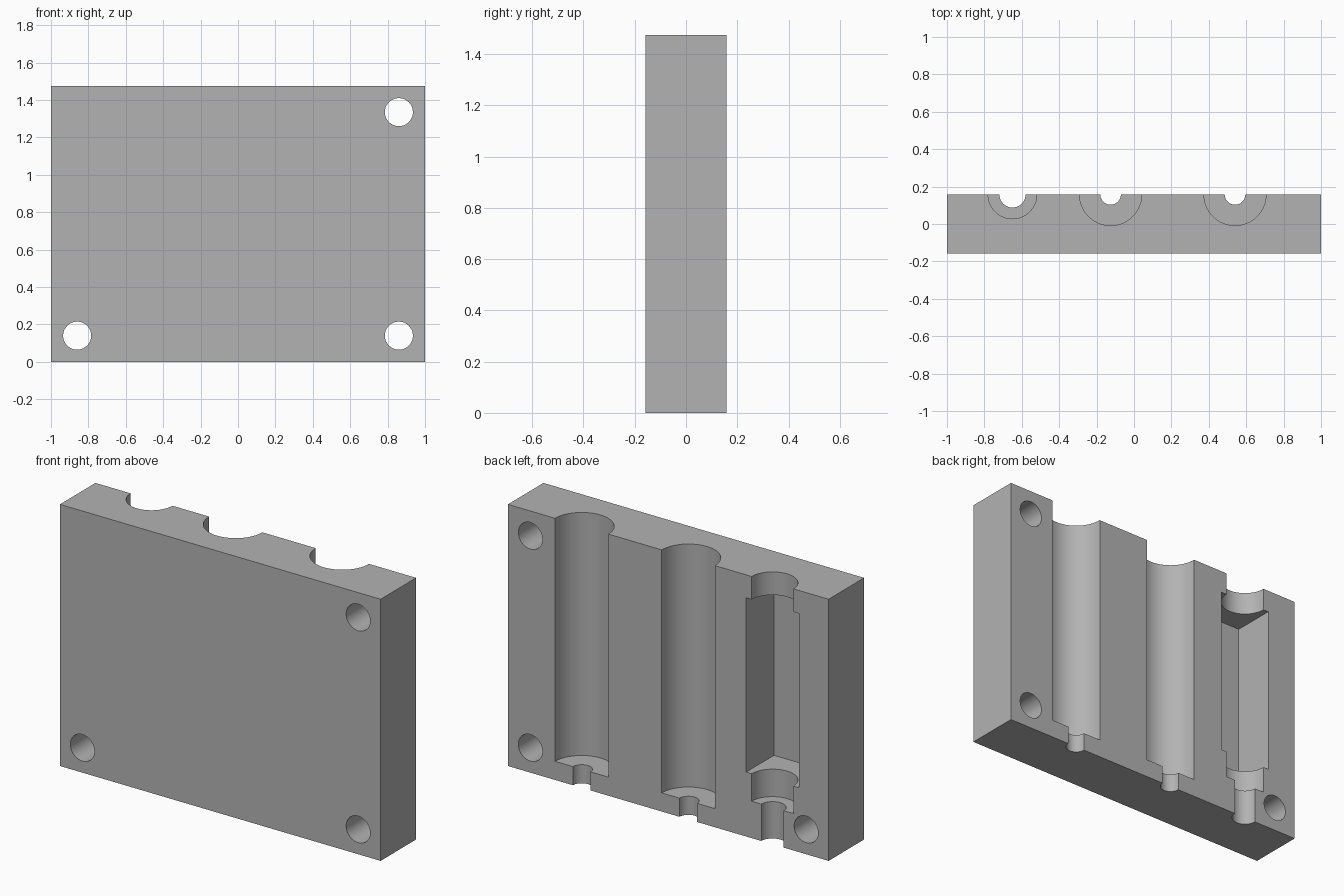
import bpy
from math import radians

if "Cube" in bpy.data.objects:
    bpy.data.objects.remove(bpy.data.objects["Cube"], do_unlink=True)

HALF_Y, HEIGHT = 0.158, 1.475
OVER = 0.1  # how far cutters reach past the block

grey = bpy.data.materials.new("plain grey")
grey.use_nodes = True
colour = (0.45, 0.45, 0.45, 1)
grey.diffuse_color = colour
grey.node_tree.nodes["Principled BSDF"].inputs["Base Color"].default_value = colour


def box(name, x0, x1, y0, y1, z0, z1):
    bpy.ops.mesh.primitive_cube_add(
        size=1, location=((x0 + x1) / 2, (y0 + y1) / 2, (z0 + z1) / 2))
    ob = bpy.context.object
    ob.name = name
    ob.scale = (x1 - x0, y1 - y0, z1 - z0)
    bpy.ops.object.transform_apply(location=True, rotation=True, scale=True)
    ob.data.materials.append(grey)
    return ob


def rod(name, radius, length, location, tilt=0):
    bpy.ops.mesh.primitive_cylinder_add(
        vertices=64, radius=radius, depth=length, location=location,
        rotation=(radians(tilt), 0, 0))
    ob = bpy.context.object
    ob.name = name
    bpy.ops.object.transform_apply(location=True, rotation=True, scale=True)
    ob.data.materials.append(grey)
    return ob


def carve(target, cutter):
    mod = target.modifiers.new("carve", "BOOLEAN")
    mod.operation = "DIFFERENCE"
    mod.solver = "EXACT"
    mod.object = cutter
    bpy.context.view_layer.objects.active = target
    bpy.ops.object.modifier_apply(modifier=mod.name)
    bpy.data.objects.remove(cutter, do_unlink=True)


# Solid slab
block = box("mould_block", -1, 1, -HALF_Y, HALF_Y, 0, HEIGHT)

# Half-round channels in the back face: x, radius, bottom, top
channels = [
    (0.54, 0.166, 0.105, HEIGHT + OVER),
    (0.54, 0.055, -OVER, 0.2),
    (-0.125, 0.166, 0.105, HEIGHT + OVER),
    (-0.125, 0.055, -OVER, 0.2),
    (-0.65, 0.13, 0.208, HEIGHT + OVER),
    (-0.65, 0.07, -OVER, 0.3),
]
for x, radius, low, high in channels:
    carve(block, rod("channel_cutter", radius, high - low,
                     (x, HALF_Y, (low + high) / 2)))

# Deep rectangular pocket in the third channel
carve(block, box("pocket_cutter", -0.814, -0.486, HALF_Y - 0.248,
                 HALF_Y + OVER, 0.363, 1.345))

# Bolt holes in three corners
for x, z in [(-0.86, 0.14), (0.86, 0.14), (0.86, 1.335)]:
    carve(block, rod("bolt_hole_cutter", 0.075, 1, (x, 0, z), tilt=90))

# Smooth bores, sharp edges
bpy.ops.object.select_all(action="DESELECT")
block.select_set(True)
bpy.context.view_layer.objects.active = block
bpy.ops.object.shade_smooth_by_angle(angle=radians(30))
